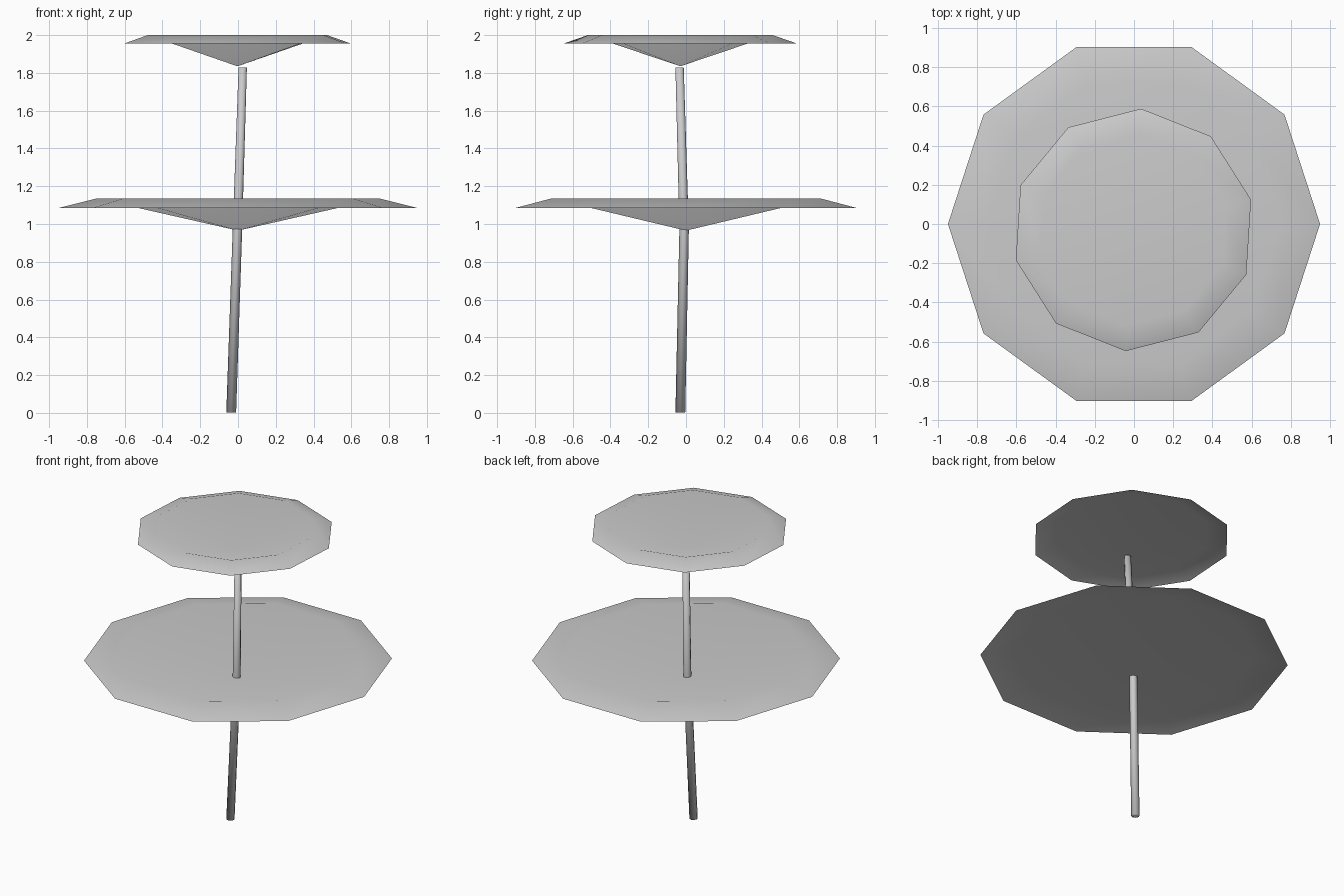
import bpy
import bmesh
from math import cos, sin, radians, tau
from mathutils import Vector

cube = bpy.data.objects.get("Cube")
if cube:
    bpy.data.objects.remove(cube, do_unlink=True)

grey = bpy.data.materials.new("light_grey")
grey.use_nodes = True
colour = (0.6, 0.6, 0.6, 1)
grey.diffuse_color = colour
grey.node_tree.nodes["Principled BSDF"].inputs["Base Color"].default_value = colour


def finish(bm, name):
    mesh = bpy.data.meshes.new(name)
    bm.to_mesh(mesh)
    bm.free()
    mesh.materials.append(grey)
    for p in mesh.polygons:
        p.use_smooth = True
    obj = bpy.data.objects.new(name, mesh)
    bpy.context.collection.objects.link(obj)


def bridge(bm, lower, upper):
    n = len(lower)
    for i in range(n):
        j = (i + 1) % n
        bm.faces.new((lower[i], lower[j], upper[j], upper[i]))


def canopy(name, centre, turn, rim, ridge, apex_z, sides=10):
    """Thin dish: sloping rim, raised ridge, funnel down to the middle."""
    bm = bmesh.new()
    x, y = centre
    rings = []
    for r, z in (rim, ridge):
        rings.append([bm.verts.new((x + r * cos(turn + tau * i / sides),
                                    y + r * sin(turn + tau * i / sides), z))
                      for i in range(sides)])
    bridge(bm, *rings)
    apex = bm.verts.new((x, y, apex_z))
    for i in range(sides):
        bm.faces.new((rings[1][i], rings[1][(i + 1) % sides], apex))
    finish(bm, name)


def stalk(name, points, sides=8):
    """Slightly bent tube through (centre, radius) pairs, with closed ends."""
    bm = bmesh.new()
    axis = (points[-1][0] - points[0][0]).normalized()
    turn = Vector((0, 0, 1)).rotation_difference(axis)
    rings = []
    for centre, r in points:
        rings.append([bm.verts.new(centre + turn @ Vector(
            (r * cos(tau * i / sides), r * sin(tau * i / sides), 0)))
            for i in range(sides)])
    for a, b in zip(rings, rings[1:]):
        bridge(bm, a, b)
    bm.faces.new(rings[0][::-1])
    bm.faces.new(rings[-1])
    finish(bm, name)


# Wide lower dish and smaller turned upper dish
canopy("lower_canopy", (0, 0), 0, (0.95, 1.085), (0.75, 1.135), 0.965)
canopy("upper_canopy", (-0.003, -0.03), radians(14.4),
       (0.62, 1.955), (0.49, 2.0), 1.835)

# Leaning stalk
stalk("stalk", [(Vector((-0.036, -0.03, 0.002)), 0.026),
                (Vector((-0.003, -0.01, 0.97)), 0.025),
                (Vector((0.025, -0.034, 1.828)), 0.022)])
